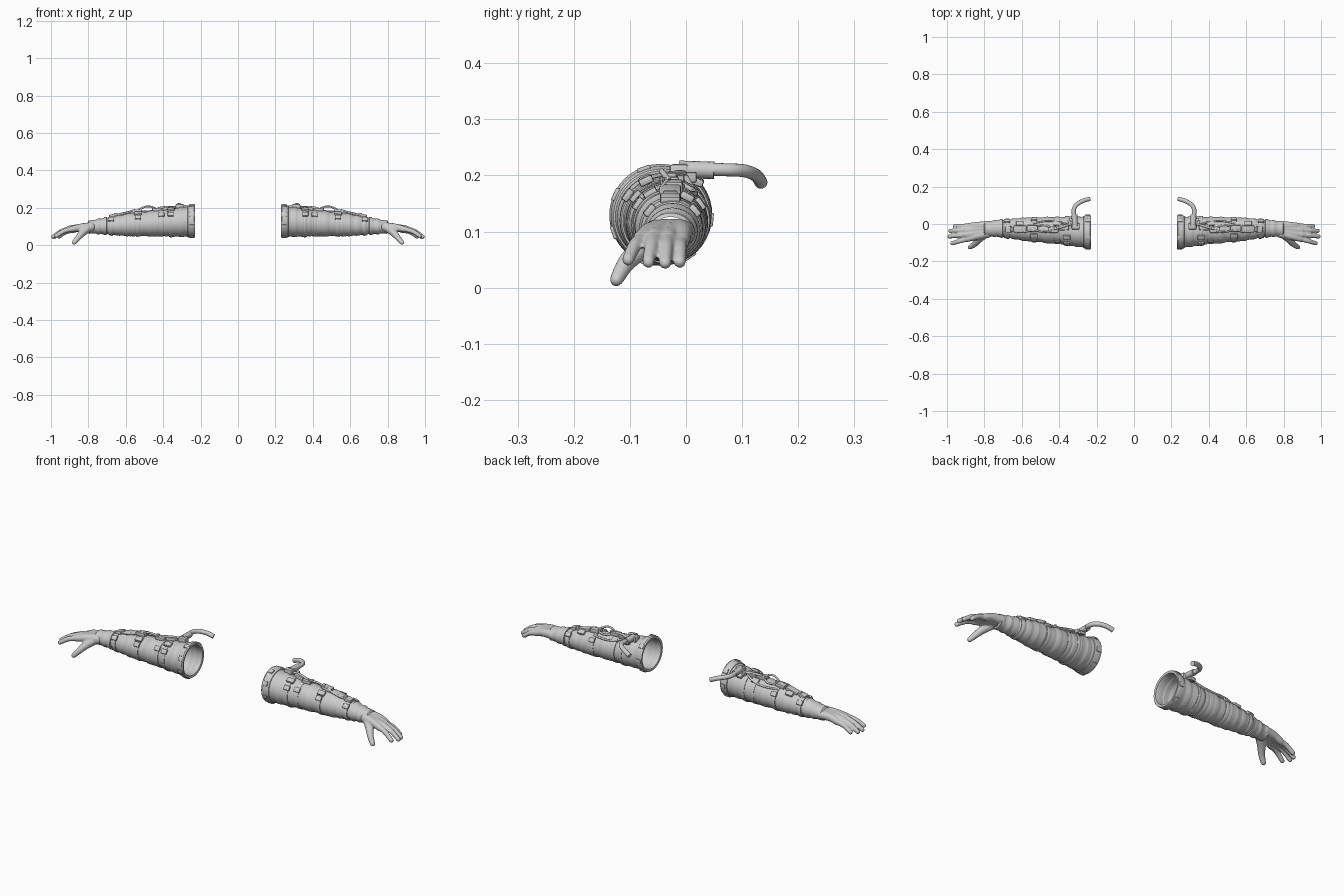
import bpy, bmesh, math
from mathutils import Vector, Matrix

if "Cube" in bpy.data.objects:
    bpy.data.objects.remove(bpy.data.objects["Cube"])

grey = bpy.data.materials.new("suit grey")
grey.diffuse_color = (0.6, 0.6, 0.6, 1)
grey.use_nodes = True
grey.node_tree.nodes["Principled BSDF"].inputs["Base Color"].default_value = grey.diffuse_color

# arm cross-sections: x, centre y, centre z, half width, half height
ARM = [(0.232, -.045, .130, .084, .083), (0.30, -.041, .124, .081, .079),
       (0.36, -.037, .120, .077, .074), (0.41, -.034, .117, .068, .066),
       (0.45, -.033, .116, .072, .070), (0.53, -.030, .112, .063, .061),
       (0.57, -.029, .110, .064, .063), (0.64, -.026, .106, .055, .054),
       (0.69, -.024, .104, .047, .046), (0.73, -.024, .101, .041, .038),
       (0.80, -.027, .097, .038, .033)]


def section(x):
    x = min(max(x, ARM[0][0]), ARM[-1][0])
    for a, b in zip(ARM, ARM[1:]):
        if x <= b[0]:
            t = (x - a[0]) / (b[0] - a[0])
            t = 0.5 * t + 0.5 * t * t * (3 - 2 * t)
            return [p + (q - p) * t for p, q in zip(a[1:], b[1:])]


def at(x, deg, out=0.0):
    """Point on the arm surface; angle runs from the top toward the front."""
    yc, zc, ry, rz = section(x)
    a = math.radians(deg)
    return Vector((x, yc - (ry + out) * math.sin(a), zc + (rz + out) * math.cos(a)))


def finish(name, bm, angle=40, mods=()):
    bmesh.ops.recalc_face_normals(bm, faces=bm.faces)
    me = bpy.data.meshes.new(name)
    bm.to_mesh(me)
    bm.free()
    me.materials.append(grey)
    ob = bpy.data.objects.new(name, me)
    bpy.context.collection.objects.link(ob)
    bpy.ops.object.select_all(action='DESELECT')
    ob.select_set(True)
    bpy.context.view_layer.objects.active = ob
    bpy.ops.object.shade_smooth_by_angle(angle=math.radians(angle))
    for kind, props in mods:
        m = ob.modifiers.new(kind.title(), kind)
        for k, v in props.items():
            setattr(m, k, v)
    ob.modifiers.new("Mirror", 'MIRROR').use_mirror_merge = False
    return ob


def skin(bm, rings, closed=False, caps=False):
    loops = [[bm.verts.new(p) for p in r] for r in rings]
    pairs = list(zip(loops, loops[1:])) + ([(loops[-1], loops[0])] if closed else [])
    for a, b in pairs:
        for i in range(len(a)):
            j = (i + 1) % len(a)
            bm.faces.new((a[i], a[j], b[j], b[i]))
    if caps:
        bm.faces.new(loops[0])
        bm.faces.new(loops[-1])


def wrap(name, rows, closed=False, seg=40):
    """Surface around the arm from (x, offset) rows."""
    bm = bmesh.new()
    skin(bm, [[at(x, 360 * i / seg, o) for i in range(seg)] for x, o in rows], closed)
    return finish(name, bm)


def band(name, x0, x1, t, depth=.004):
    e = min(.005, (x1 - x0) / 4)
    wrap(name, [(x0, -depth), (x0, t * .6), (x0 + e, t), (x1 - e, t),
                (x1, t * .6), (x1, -depth)], True)


def smooth_path(pts, n=6):
    out = []
    for i in range(len(pts) - 1):
        p = [Vector(pts[min(max(k, 0), len(pts) - 1)]) for k in (i - 1, i, i + 1, i + 2)]
        for s in range(n):
            t = s / n
            out.append(0.5 * (2 * p[1] + (p[2] - p[0]) * t
                              + (2 * p[0] - 5 * p[1] + 4 * p[2] - p[3]) * t * t
                              + (3 * p[1] - p[0] - 3 * p[2] + p[3]) * t ** 3))
    return out + [Vector(pts[-1])]


def tube(name, pts, r, seg=12):
    path = smooth_path(pts)
    bm = bmesh.new()
    rings = []
    side = None
    for i, p in enumerate(path):
        d = (path[min(i + 1, len(path) - 1)] - path[max(i - 1, 0)]).normalized()
        side = (side - d * side.dot(d)).normalized() if side else d.orthogonal().normalized()
        up = d.cross(side)
        rings.append([p + r * (side * math.cos(a) + up * math.sin(a))
                      for a in (math.tau * k / seg for k in range(seg))])
    skin(bm, rings, caps=True)
    return finish(name, bm)


def box(name, pos, size, tilt=0, slope=0, bevel=.004):
    """Rounded block; tilt turns it round the arm, slope dips the outer end."""
    m = (Matrix.Translation(pos) @ Matrix.Rotation(math.radians(tilt), 4, 'X')
         @ Matrix.Rotation(math.radians(slope), 4, 'Y') @ Matrix.Diagonal((*size, 1)))
    bm = bmesh.new()
    bmesh.ops.create_cube(bm, size=1, matrix=m)
    bmesh.ops.bevel(bm, geom=bm.edges[:], offset=bevel, segments=2, profile=.5, affect='EDGES')
    return finish(name, bm)


# sleeve with soft folds gathering beside the straps
rows = []
for i in range(70):
    x = .236 + (.715 - .236) * i / 69
    rows.append((x, .0012 * math.sin(x * 150) + .0008 * math.sin(x * 330)))
wrap("sleeve", rows)

# hollow upper cuff, its rim and clasps
wrap("sleeve_cuff", [(.232, -.006), (.230, .005), (.236, .008), (.246, .006), (.256, .007),
                     (.268, .004), (.272, -.004), (.25, -.008)], True)
for k, deg in enumerate((20, 65, 110, 160, 215, 265, 315)):
    box(f"cuff_clasp_{k}", at(.247, deg, .006), (.026, .024, .008), deg, 0, .002)

# straps around the arm
for name, x0, x1, t in (("upper_strap", .352, .368, .004), ("elbow_strap", .398, .422, .005),
                        ("forearm_strap", .522, .546, .005), ("lower_strap", .668, .690, .006)):
    band(name, x0, x1, t)
for k, (x, deg) in enumerate(((.36, 55), (.41, 50), (.534, 55), (.679, 50), (.534, -55), (.679, -50))):
    box(f"buckle_{k}", at(x, deg, .005), (.032, .024, .012), deg, 3, .003)

# glove gauntlet with rolled rings
wrap("glove_gauntlet", [(.700, -.004), (.702, .004), (.712, .006), (.726, .003), (.736, .003),
                        (.744, .005), (.752, .005), (.758, .001), (.775, .002), (.79, .002),
                        (.797, .003), (.803, -.004)])

# hand: overlapping balls fused into one smooth skin
bm = bmesh.new()


def balls(pts, r0, r1, n=7):
    path = smooth_path(pts, n)
    for i, p in enumerate(path):
        r = r0 + (r1 - r0) * i / (len(path) - 1)
        bmesh.ops.create_icosphere(bm, subdivisions=2, radius=r, matrix=Matrix.Translation(p))


# wrist y, knuckle (x, y, z), tip (x, y, z)
FINGERS = [(-.050, (.892, -.080, .085), (.972, -.103, .050)),
           (-.038, (.900, -.057, .089), (.988, -.067, .046)),
           (-.022, (.896, -.033, .087), (.983, -.037, .044)),
           (-.008, (.885, -.011, .080), (.958, -.011, .046))]
for wy, kn, tip in FINGERS:
    balls([(.785, wy, .098), (.84, (wy + kn[1]) / 2, .095), kn], .026, .0165)
    mid = [(a + b) / 2 for a, b in zip(kn, tip)]
    balls([kn, (mid[0], mid[1], mid[2] + .007), tip], .0145, .0115)
balls([(.80, -.055, .092), (.832, -.085, .066), (.853, -.108, .042), (.877, -.124, .014)], .024, .0125)
finish("hand", bm, 180, [('REMESH', dict(mode='VOXEL', voxel_size=.004, use_smooth_shade=True)),
                         ('SMOOTH', dict(factor=.5, iterations=4))])

# air hose with its connector on the upper arm
tube("air_hose", [(.318, .03, .211), (.322, .075, .210), (.305, .105, .208), (.27, .125, .200),
                  (.237, .134, .187)], .0115, 16)
tube("hose_connector", [(.315, -.012, .211), (.317, .02, .210), (.318, .05, .209)], .0155, 16)
box("connector_base", (.312, -.012, .205), (.042, .034, .03), 0, 0, .005)
box("connector_foot", (.33, .012, .192), (.03, .04, .014), -20, 4, .004)

# control blocks and cables along the top of the arm
box("upper_block", (.375, -.018, .195), (.055, .03, .018), -6, 6)
box("elbow_block", (.430, -.030, .191), (.050, .034, .016), 0, 2)
box("forearm_block", (.545, -.024, .181), (.050, .036, .020), 0, 6)
box("lower_block", (.610, -.026, .169), (.070, .034, .016), 0, 13)
box("end_block", (.672, -.028, .157), (.032, .036, .018), 0, 14)
for k, (x, y, z) in enumerate(((.345, .006, .197), (.452, -.03, .196), (.520, -.026, .189), (.652, -.028, .164))):
    box(f"cable_clip_{k}", (x, y, z), (.014, .026, .018), 0, 6, .003)
tube("cable_connector", [(.325, -.01, .203), (.35, -.004, .203), (.385, -.016, .204), (.43, -.026, .198)], .006)
tube("cable_upper", [(.44, -.034, .196), (.465, -.042, .206), (.495, -.042, .206), (.53, -.03, .19)], .005)
tube("cable_lower", [(.44, -.024, .192), (.47, -.008, .182), (.50, -.008, .181), (.53, -.02, .184)], .005)
tube("cable_forearm", [(.55, -.034, .189), (.59, -.043, .176), (.635, -.04, .165), (.67, -.03, .160)], .005)
tube("cable_side", [(.36, .0, .196), (.41, .012, .175), (.47, .016, .168), (.54, .004, .168)], .005)
for k, (x, deg) in enumerate(((.36, 25), (.41, -30), (.535, 30), (.61, -28))):
    box(f"side_pouch_{k}", at(x, deg, .005), (.04, .026, .014), deg, 4, .004)
